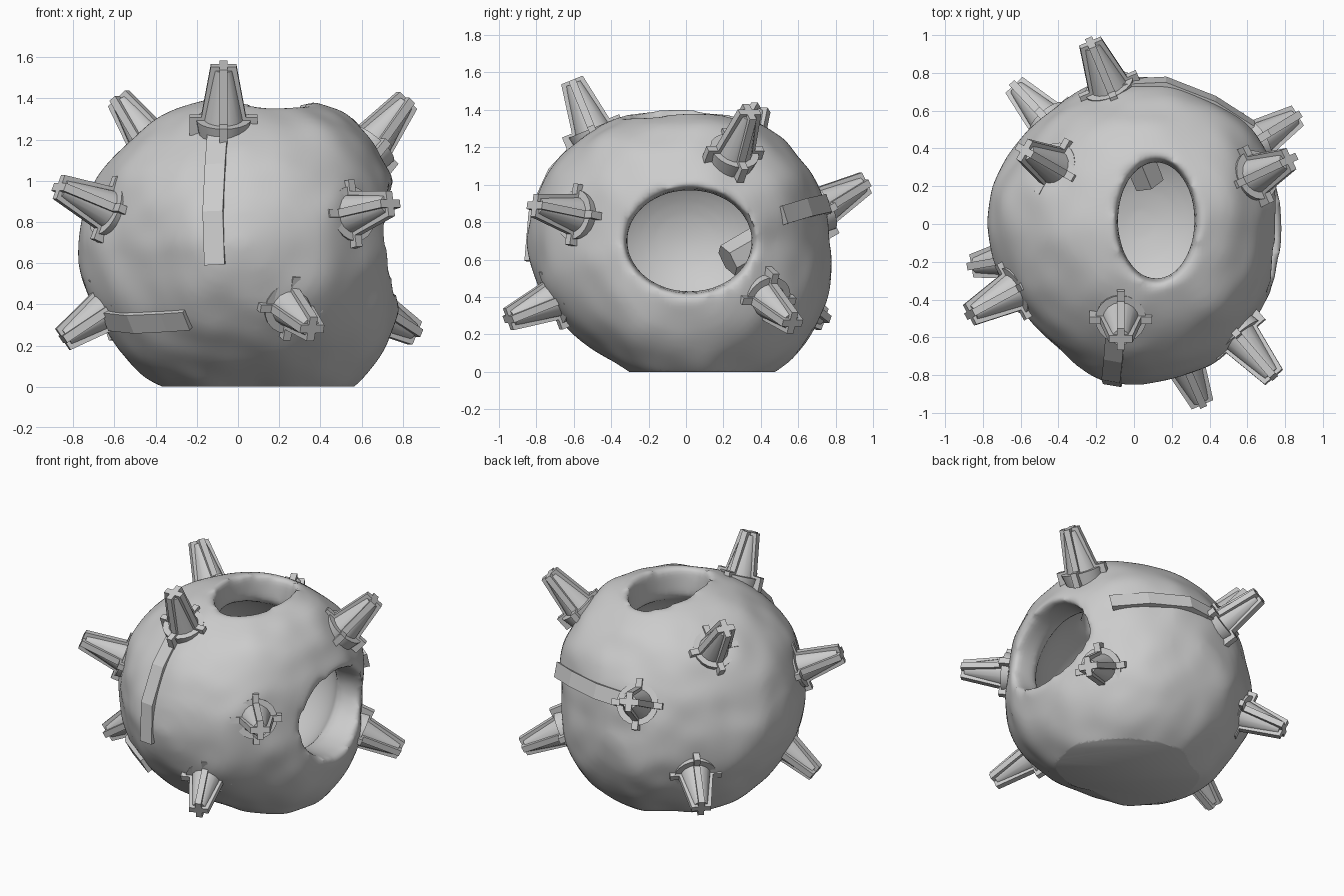
import bpy, bmesh
from math import radians, exp
from mathutils import Vector, Matrix, noise

if "Cube" in bpy.data.objects:
    bpy.data.objects.remove(bpy.data.objects["Cube"])

# One plain grey for everything
grey = bpy.data.materials.new("stone_grey")
grey.use_nodes = True
grey.diffuse_color = (0.6, 0.6, 0.6, 1)
grey.node_tree.nodes["Principled BSDF"].inputs["Base Color"].default_value = (0.6, 0.6, 0.6, 1)

CENTRE = Vector((0, -0.03, 0.69))
POWER = 2.3
# Broad swellings and hollows of the shell: direction, height
LUMPS = [(Vector(d).normalized(), h) for d, h in (
    ((-0.7, -0.7, 0), -0.06),
    ((-0.6, 0.6, 0.4), -0.06),
    ((0, 0.7, 0.7), -0.04),
    ((0, -0.6, -0.8), -0.11),
    ((0.7, 0, -0.7), 0.05),
    ((0.7, 0.5, 0), 0.04),
    ((0.7, -0.7, 0), 0.03),
    ((0.5, 0, 0.8), 0.03),
    ((0, -1, -0.1), 0.04),
    ((-1, 0, 0), 0.04),
)]


def make_object(name, bm, material=grey):
    bmesh.ops.recalc_face_normals(bm, faces=bm.faces)
    mesh = bpy.data.meshes.new(name)
    bm.to_mesh(mesh)
    bm.free()
    obj = bpy.data.objects.new(name, mesh)
    bpy.context.collection.objects.link(obj)
    if material:
        mesh.materials.append(material)
    return obj


def smooth(obj, angle):
    bpy.ops.object.select_all(action='DESELECT')
    obj.select_set(True)
    bpy.context.view_layer.objects.active = obj
    bpy.ops.object.shade_smooth_by_angle(angle=radians(angle))


def surface(d):
    """Point of the lumpy shell in unit direction d."""
    rho = Vector((d.x, d.y)).length
    s = (rho ** POWER + abs(d.z) ** POWER) ** (-1 / POWER)
    s *= 1 + 0.03 * noise.noise(d * 2.3) + 0.02 * noise.noise(d * 5)
    s *= 1 + sum(h * exp(-7 * (1 - d.dot(b))) for b, h in LUMPS)
    p = Vector((d.x * 0.76, d.y * 0.8, d.z * (0.72 if d.z > 0 else 0.8))) * s
    p.x += 0.09 * abs(p.z)
    p.y += 0.06 * abs(p.z)
    return CENTRE + p


# Hollow boulder: lumpy ball, cavity, two openings, flat underside
bm = bmesh.new()
bmesh.ops.create_icosphere(bm, subdivisions=5, radius=1)
for v in bm.verts:
    v.co = surface(v.co.normalized())
body = make_object("hollow_boulder", bm)


def ball_cutter(name, centre, radii):
    bm = bmesh.new()
    bmesh.ops.create_icosphere(bm, subdivisions=4, radius=1,
                               matrix=Matrix.Translation(centre) @ Matrix.Diagonal((*radii, 1)))
    return make_object(name, bm, None)


def tunnel_cutter(name, centre, axis, scale, flare):
    turn = Vector(axis).to_track_quat('Z', 'Y').to_matrix().to_4x4()
    bm = bmesh.new()
    bmesh.ops.create_cone(bm, cap_ends=True, segments=40, radius1=1, radius2=flare, depth=1,
                          matrix=Matrix.Translation(centre) @ Matrix.Diagonal((*scale, 1)) @ turn)
    return make_object(name, bm, None)


def box_cutter(name, centre, size):
    bm = bmesh.new()
    bmesh.ops.create_cube(bm, size=size, matrix=Matrix.Translation(centre))
    return make_object(name, bm, None)


def cut(cutter):
    mod = body.modifiers.new(cutter.name, 'BOOLEAN')
    mod.operation = 'DIFFERENCE'
    mod.solver = 'EXACT'
    mod.object = cutter
    cutter.hide_render = True
    return cutter


cutters = [
    cut(ball_cutter("cavity_cutter", (0.04, 0, 0.7), (0.59, 0.61, 0.53))),
    cut(tunnel_cutter("side_opening_cutter", (0.65, 0.02, 0.7), (1, 0, 0), (0.7, 0.31, 0.25), 1.2)),
    cut(tunnel_cutter("top_opening_cutter", (0.12, 0.02, 1.3), (0, 0, 1), (0.18, 0.28, 0.7), 1.3)),
]
remesh = body.modifiers.new("even_skin", 'REMESH')
remesh.mode = 'VOXEL'
remesh.voxel_size = 0.025
soften = body.modifiers.new("soft_rims", 'SMOOTH')
soften.factor = 0.5
soften.iterations = 14
cutters.append(cut(box_cutter("floor_cutter", (0, 0, -2), 4)))

# Bake the modifiers and discard the cutters
bpy.context.view_layer.update()
graph = bpy.context.evaluated_depsgraph_get()
baked = bpy.data.meshes.new_from_object(body.evaluated_get(graph))
body.modifiers.clear()
body.data = baked
baked.materials.clear()
baked.materials.append(grey)
for poly in baked.polygons:
    poly.material_index = 0
for c in cutters:
    bpy.data.objects.remove(c)
smooth(body, 50)


# Spike: tapered core, round collar, two crossed fin plates and an inner anchor
def cone(bm, sides, r1, r2, z1, z2):
    bmesh.ops.create_cone(bm, cap_ends=True, segments=sides, radius1=r1, radius2=r2,
                          depth=z2 - z1, matrix=Matrix.Translation((0, 0, (z1 + z2) / 2)))


def fin_plate(bm, turn):
    half = [(0.165, -0.06), (0.165, 0.035), (0.108, 0.035), (0.062, 0.3)]
    outline = half + [(-x, z) for x, z in reversed(half)]
    face = bm.faces.new([bm.verts.new((x, -0.02, z)) for x, z in outline])
    made = bmesh.ops.extrude_face_region(bm, geom=[face])["geom"]
    moved = [g for g in made if isinstance(g, bmesh.types.BMVert)]
    bmesh.ops.translate(bm, verts=moved, vec=(0, 0.04, 0))
    bmesh.ops.rotate(bm, verts=list(face.verts) + moved, cent=(0, 0, 0),
                     matrix=Matrix.Rotation(turn, 3, 'Z'))


def spike(name, tip, base, anchor=0.15):
    tip, axis = Vector(tip), (Vector(tip) - Vector(base)).normalized()
    bm = bmesh.new()
    cone(bm, 16, 0.1, 0.045, 0, 0.28)
    cone(bm, 20, 0.12, 0.135, -0.07, 0.02)
    cone(bm, 6, 0.09, 0.1, -anchor, -0.05)
    for turn in (0, radians(90)):
        fin_plate(bm, turn)
    obj = make_object(name, bm)
    obj.matrix_world = (Matrix.Translation(tip - axis * 0.3)
                        @ axis.to_track_quat('Z', 'Y').to_matrix().to_4x4())
    smooth(obj, 30)


spikes = {
    "spike_top_front": ((-0.07, -0.61, 1.56), (-0.07, -0.5, 1.29)),
    "spike_top_right": ((-0.58, 0.39, 1.4), (-0.44, 0.31, 1.2)),
    "spike_top_left": ((0.82, 0.34, 1.39), (0.65, 0.26, 1.18)),
    "spike_middle_right": ((-0.87, -0.48, 0.97), (-0.63, -0.35, 0.86)),
    "spike_middle_left": ((0.74, -0.81, 0.89), (0.56, -0.6, 0.84)),
    "spike_middle_back": ((-0.23, 0.96, 1.01), (-0.13, 0.72, 0.875), 0.6),
    "spike_low_right": ((-0.85, -0.22, 0.23), (-0.62, -0.18, 0.39)),
    "spike_low_front": ((0.36, -0.95, 0.28), (0.26, -0.72, 0.38)),
    "spike_low_left": ((0.86, 0.57, 0.26), (0.63, 0.43, 0.39)),
    "spike_low_back": ((-0.63, 0.73, 0.28), (-0.47, 0.56, 0.39)),
}
for name, placing in spikes.items():
    spike(name, *placing)


# Straps: flat bands that follow the shell away from a spike
def strap(name, points, width=0.1, lift=0.025, sink=0.06):
    path, outs = [], []
    for p in points:
        rel = Vector(p) - CENTRE
        d = Vector((rel.x / 0.76, rel.y / 0.8, rel.z / 0.75)).normalized()
        path.append(surface(d))
        outs.append(Vector((d.x / 0.76, d.y / 0.8, d.z / 0.75)).normalized())
    bm = bmesh.new()
    rings = []
    for i, (p, out) in enumerate(zip(path, outs)):
        along = path[min(i + 1, len(path) - 1)] - path[max(i - 1, 0)]
        side = along.cross(out).normalized() * width / 2
        corners = (p + side + out * lift, p - side + out * lift,
                   p - side - out * sink, p + side - out * sink)
        rings.append([bm.verts.new(c) for c in corners])
    for a, b in zip(rings, rings[1:]):
        for k in range(4):
            n = (k + 1) % 4
            bm.faces.new((a[k], a[n], b[n], b[k]))
    bm.faces.new(rings[0])
    bm.faces.new(rings[-1])
    make_object(name, bm)


strap("front_strap", [(-0.14, -0.55, 1.26), (-0.14, -0.72, 1.08), (-0.13, -0.8, 0.85), (-0.12, -0.84, 0.6)])
strap("low_right_strap", [(-0.62, -0.25, 0.37), (-0.55, -0.48, 0.33), (-0.42, -0.65, 0.31), (-0.3, -0.74, 0.32)])
strap("back_strap", [(-0.12, 0.73, 0.89), (0.15, 0.75, 0.91), (0.42, 0.66, 0.89), (0.6, 0.5, 0.84)])
